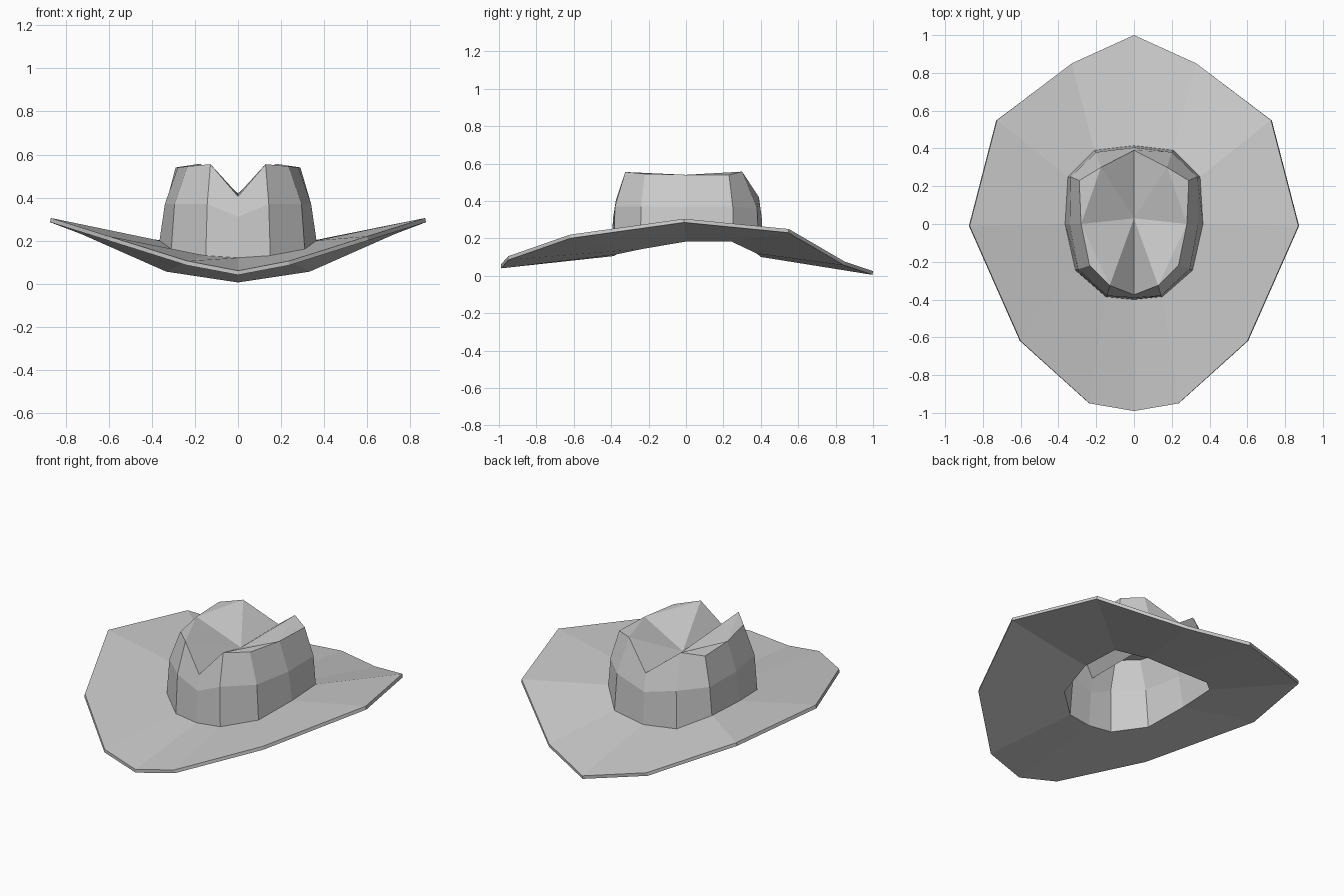
import bpy, bmesh

if "Cube" in bpy.data.objects:
    bpy.data.objects.remove(bpy.data.objects["Cube"])

# Right-half rings, listed from front centre to back centre (x, y, z)
brim_edge = [(0, -.99, .06), (.235, -.95, .105), (.60, -.62, .22), (.87, -.01, .305),
             (.725, .55, .25), (.33, .85, .075), (0, 1.0, .025)]
crown_base = [(0, -.40, .12), (.15, -.385, .13), (.31, -.245, .16), (.365, 0, .20),
              (.35, .25, .20), (.21, .39, .135), (0, .415, .115)]
crown_mid = [(0, -.39, .31), (.143, -.38, .37), (.295, -.24, .37), (.34, 0, .37),
             (.335, .25, .37), (.20, .38, .36), (0, .405, .31)]
crown_top = [(0, -.375, .405), (.128, -.325, .555), (.235, -.22, .545), (.28, 0, .54),
             (.29, .23, .54), (.175, .30, .557), (0, .39, .42)]


def add_ring(bm, half):
    """Close a half ring by mirroring it across x = 0."""
    pts = half + [(-x, y, z) for x, y, z in half[-2:0:-1]]
    return [bm.verts.new(p) for p in pts]


bm = bmesh.new()
rings = [add_ring(bm, h) for h in (brim_edge, crown_base, crown_mid, crown_top)]

# Brim and crown walls
for a, b in zip(rings, rings[1:]):
    n = len(a)
    for i in range(n):
        j = (i + 1) % n
        bm.faces.new((a[i], a[j], b[j], b[i]))

# Creased crown top: two slopes meeting in a centre valley
top = rings[-1]
mid = bm.verts.new((0, .03, .415))
front, back = top[0], top[6]
for s in (1, -1):
    f1, f2, side, b2, b1 = [top[s * k] for k in range(1, 6)]
    for f in ((front, f1, mid), (f1, f2, side), (f1, side, mid),
              (mid, side, b1), (side, b2, b1), (mid, b1, back)):
        bm.faces.new(f if s == 1 else f[::-1])

bmesh.ops.recalc_face_normals(bm, faces=bm.faces)
bm.normal_update()
if sum(f.normal.z * f.calc_area() for f in bm.faces) < 0:
    bmesh.ops.reverse_faces(bm, faces=bm.faces)

mesh = bpy.data.meshes.new("hat")
bm.to_mesh(mesh)
bm.free()
hat = bpy.data.objects.new("hat", mesh)
bpy.context.collection.objects.link(hat)

# Felt thickness, grown inward and downward
felt = hat.modifiers.new("felt", "SOLIDIFY")
felt.thickness = .02
felt.offset = -1
